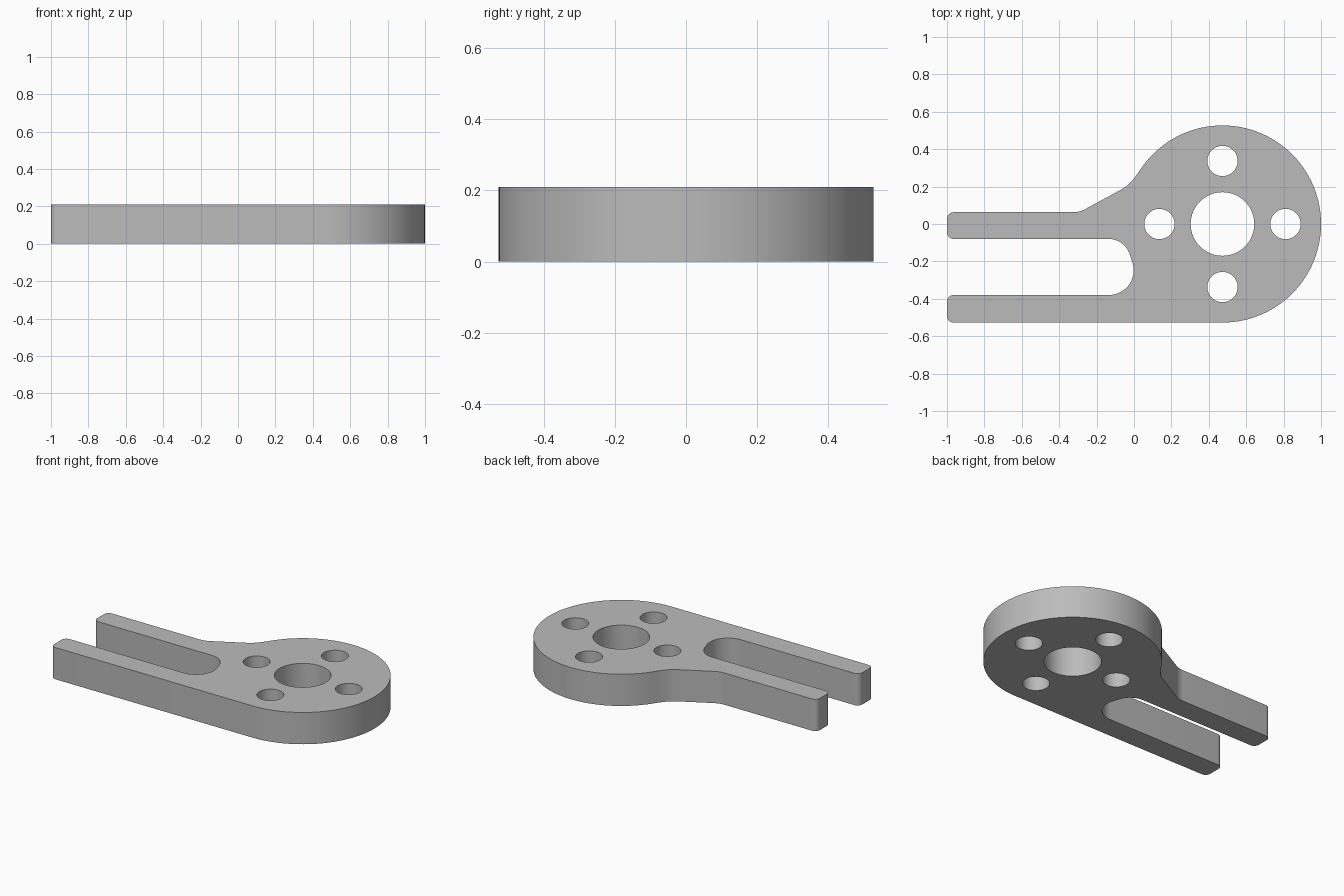
import bpy, bmesh
from math import cos, sin, radians, asin, degrees

cube = bpy.data.objects.get("Cube")
if cube:
    bpy.data.objects.remove(cube, do_unlink=True)

THICK = 0.21
HUB_X, HUB_R = 0.473, 0.527
TIP_R = 0.035


def arc(cx, cy, r, start, end, steps):
    """Points along an arc, angles in degrees."""
    angles = [radians(start + (end - start) * i / steps) for i in range(steps + 1)]
    return [(cx + r * cos(a), cy + r * sin(a)) for a in angles]


def bend(a, b, c, steps=8):
    """Soft corner from a to c, pulled toward b."""
    ts = [i / steps for i in range(steps + 1)]
    return [tuple((1 - t) ** 2 * a[k] + 2 * t * (1 - t) * b[k] + t * t * c[k]
                  for k in (0, 1)) for t in ts]


def tip(top, bottom):
    """Rounded free end of one prong, from its top edge to its bottom edge."""
    x = -1 + TIP_R
    return (arc(x, top - TIP_R, TIP_R, 90, 180, 6)
            + arc(x, bottom + TIP_R, TIP_R, 180, 270, 6))


# Outline, anticlockwise: hub, neck, upper prong, slot, lower prong
outline = arc(HUB_X, 0, HUB_R, -90, 147, 80)
outline += bend(outline[-1], (-0.018, 0.212), (-0.06, 0.189))
outline += bend((-0.26, 0.08), (-0.292, 0.063), (-0.325, 0.063))
outline += tip(0.063, -0.08)

# Slot end: a small and a larger round joined by their common tangent
slot_x, small_r, large_r = -0.135, 0.117, 0.133
small_y, large_y = -0.08 - small_r, -0.38 + large_r
lean = degrees(asin((large_r - small_r) / (small_y - large_y)))
outline += arc(slot_x, small_y, small_r, 90, lean, 16)
outline += arc(slot_x, large_y, large_r, lean, -90, 24)
outline += tip(-0.38, -HUB_R)

# Centre bore and four bolt holes
loops = [outline, arc(HUB_X, 0, 0.17, 0, 360, 64)[:-1]]
for i in range(4):
    a = radians(90 * i)
    loops.append(arc(HUB_X + 0.337 * cos(a), 0.337 * sin(a), 0.081, 0, 360, 40)[:-1])

# Filled profile extruded to a plate
profile = bpy.data.curves.new("plate_profile", "CURVE")
profile.dimensions = "2D"
profile.fill_mode = "BOTH"
profile.extrude = THICK / 2
for loop in loops:
    spline = profile.splines.new("POLY")
    spline.points.add(len(loop) - 1)
    for point, (x, y) in zip(spline.points, loop):
        point.co = (x, y, 0, 1)
    spline.use_cyclic_u = True

plate = bpy.data.objects.new("forked_mounting_plate", profile)
bpy.context.collection.objects.link(plate)
bpy.ops.object.select_all(action="DESELECT")
plate.select_set(True)
bpy.context.view_layer.objects.active = plate
bpy.ops.object.convert(target="MESH")
plate = bpy.context.object

# Weld the caps to the walls and stand the plate on the ground
bm = bmesh.new()
bm.from_mesh(plate.data)
bmesh.ops.remove_doubles(bm, verts=bm.verts, dist=0.0002)
bmesh.ops.translate(bm, verts=bm.verts, vec=(0, 0, THICK / 2))
bmesh.ops.recalc_face_normals(bm, faces=bm.faces)
bm.to_mesh(plate.data)
bm.free()
bpy.ops.object.shade_smooth_by_angle(angle=radians(30))

# Plain grey metal
grey = bpy.data.materials.new("plain_grey")
grey.use_nodes = True
colour = (0.5, 0.5, 0.5, 1)
grey.diffuse_color = colour
grey.node_tree.nodes["Principled BSDF"].inputs["Base Color"].default_value = colour
plate.data.materials.clear()
plate.data.materials.append(grey)
